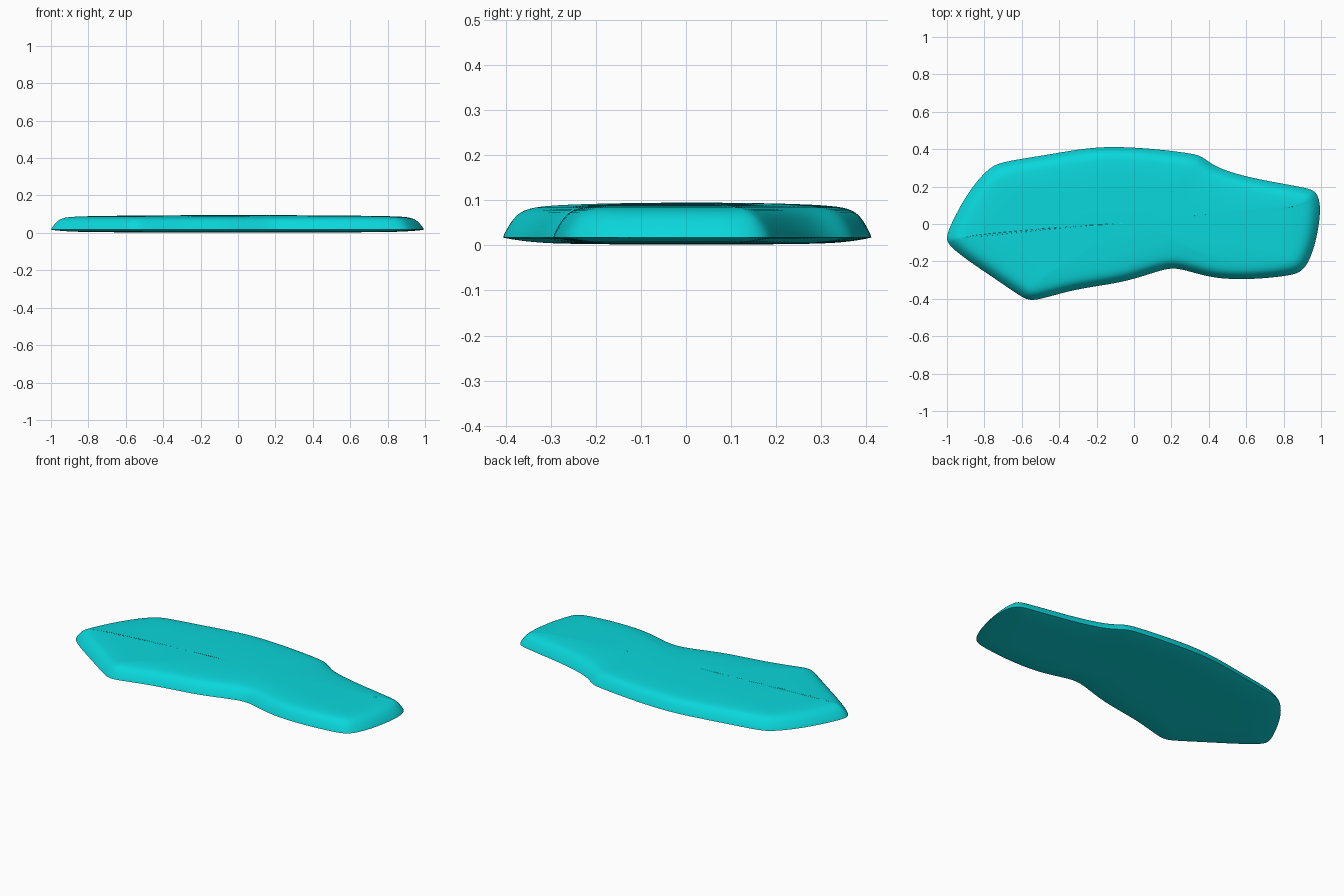
import bpy, bmesh
from mathutils import Vector

cube = bpy.data.objects.get("Cube")
if cube:
    bpy.data.objects.remove(cube, do_unlink=True)

# Slab outline, counter-clockwise from the pointed right end
OUTLINE = [Vector(p) for p in (
    (-1.0, -.11), (-.9, -.19), (-.75, -.29), (-.62, -.38), (-.56, -.415), (-.49, -.4),
    (-.4, -.375), (-.28, -.345), (-.1, -.32), (.02, -.29), (.14, -.25), (.21, -.235),
    (.28, -.25), (.38, -.28), (.49, -.297), (.65, -.297), (.81, -.28), (.89, -.265),
    (.935, -.21), (.975, -.1), (1.0, .05), (.995, .13), (.97, .18), (.92, .195),
    (.75, .225), (.6, .255), (.48, .29), (.41, .325), (.36, .367), (.3, .38),
    (.1, .405), (-.12, .417), (-.28, .405), (-.5, .365), (-.72, .333), (-.78, .297),
    (-.86, .21), (-.93, .1), (-.99, -.02), (-1.005, -.07))]


def inset(points, amount):
    """Move the outline inwards along its mitred normals, further at the ends."""
    result = []
    for i, p in enumerate(points):
        a = (p - points[i - 1]).normalized()
        b = (points[(i + 1) % len(points)] - p).normalized()
        na, nb = Vector((-a.y, a.x)), Vector((-b.y, b.x))
        n = (na + nb).normalized()
        result.append(p + n * amount * (1 + .5 * abs(n.x)) / max(n.dot(na), .7))
    return result


def shrink(points, factor):
    """Draw a ring towards the middle of the slab."""
    centre = Vector((0, .02))
    return [centre.lerp(p, factor) for p in points]


# Cross-section rings from the underside, over the rim, to the crowned top
under, crown = inset(OUTLINE, .06), inset(OUTLINE, .085)
RIM = 3
rings = [(shrink(under, .3), .002), (shrink(under, .75), .003), (under, .006),
         (OUTLINE, .017), (inset(OUTLINE, .018), .055), (inset(OUTLINE, .04), .08),
         (crown, .088), (shrink(crown, .75), .092), (shrink(crown, .3), .095)]

bm = bmesh.new()
crease = bm.edges.layers.float.new("crease_edge")
loops = [[bm.verts.new((p.x, p.y, z)) for p in pts] for pts, z in rings]
count = len(OUTLINE)
for low, high in zip(loops, loops[1:]):
    for i in range(count):
        j = (i + 1) % count
        bm.faces.new((low[i], low[j], high[j], high[i]))
bm.faces.new(loops[0][::-1])
bm.faces.new(loops[-1])
for i in range(count):
    bm.edges.get((loops[RIM][i - 1], loops[RIM][i]))[crease] = .9

mesh = bpy.data.meshes.new("slab")
bm.to_mesh(mesh)
bm.free()
slab = bpy.data.objects.new("slab", mesh)
bpy.context.collection.objects.link(slab)

# Single turquoise colour
mat = bpy.data.materials.new("turquoise")
mat.use_nodes = True
colour = (.003, .68, .71, 1)
mat.diffuse_color = colour
mat.node_tree.nodes["Principled BSDF"].inputs["Base Color"].default_value = colour
mesh.materials.append(mat)

# Smooth shading with a sharp lower rim
bpy.ops.object.select_all(action='DESELECT')
slab.select_set(True)
bpy.context.view_layer.objects.active = slab
bpy.ops.object.shade_smooth_by_angle(angle=.87)
subdivision = slab.modifiers.new("soften", 'SUBSURF')
subdivision.levels = subdivision.render_levels = 2
